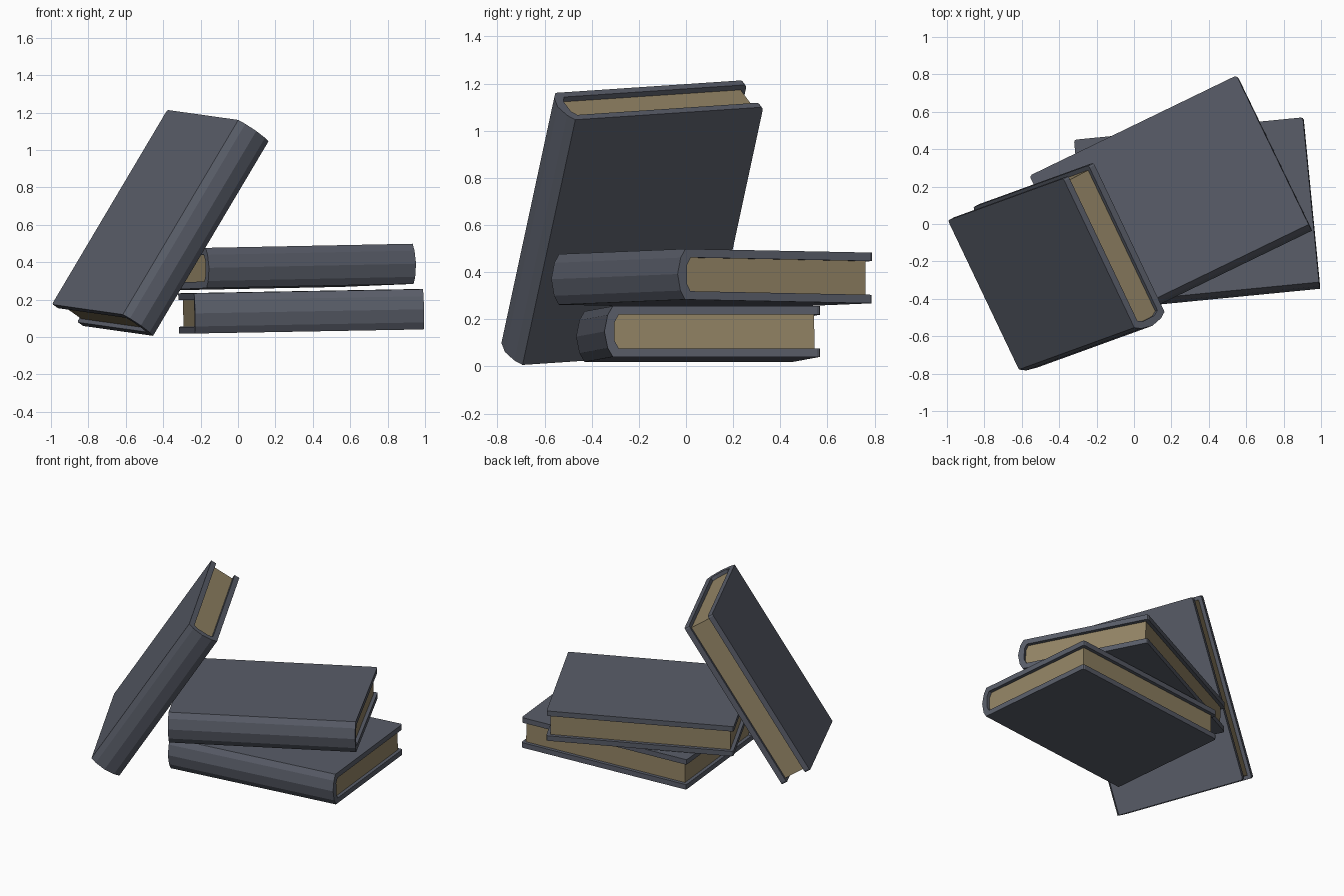
import bpy
import bmesh
from mathutils import Matrix, Vector

if "Cube" in bpy.data.objects:
    bpy.data.objects.remove(bpy.data.objects["Cube"])


def make_material(name, rgb):
    mat = bpy.data.materials.new(name)
    mat.use_nodes = True
    mat.diffuse_color = (*rgb, 1)
    mat.node_tree.nodes["Principled BSDF"].inputs["Base Color"].default_value = (*rgb, 1)
    return mat


cover_mat = make_material("slate_cover", (0.10, 0.11, 0.14))
page_mat = make_material("aged_paper", (0.29, 0.23, 0.13))

# Shared book size: length along the spine, cover width, half thickness, board
LENGTH, WIDTH, HALF, BOARD, INSET = 1.23, 0.885, 0.1075, 0.036, 0.024
INNER = HALF - BOARD


def extrude_profile(name, profile, length, mat, frame):
    """Extrude a (y, z) outline along x, centred, and place it with frame."""
    bm = bmesh.new()
    face = bm.faces.new([bm.verts.new((-length / 2, y, z)) for y, z in profile])
    moved = bmesh.ops.extrude_face_region(bm, geom=[face])["geom"]
    verts = [v for v in moved if isinstance(v, bmesh.types.BMVert)]
    bmesh.ops.translate(bm, verts=verts, vec=(length, 0, 0))
    bmesh.ops.recalc_face_normals(bm, faces=bm.faces[:])
    # Soften the free corners of the two boards
    corners = [e for e in bm.edges if mat is cover_mat
               and all(abs(v.co.y - WIDTH / 2) < 0.001 for v in e.verts)
               and abs(e.verts[0].co.x - e.verts[1].co.x) < 0.001]
    if corners:
        bmesh.ops.bevel(bm, geom=corners, offset=0.014, segments=2,
                        profile=0.5, affect='EDGES')
    mesh = bpy.data.meshes.new(name)
    bm.to_mesh(mesh)
    bm.free()
    mesh.materials.append(mat)
    obj = bpy.data.objects.new(name, mesh)
    obj.matrix_world = frame
    bpy.context.collection.objects.link(obj)


def make_book(name, centre, spine_dir, width_dir):
    x = Vector(spine_dir).normalized()
    z = x.cross(Vector(width_dir)).normalized()
    y = z.cross(x)
    frame = Matrix.Translation(centre) @ Matrix((x, y, z)).transposed().to_4x4()
    back, fore = -WIDTH / 2, WIDTH / 2

    # Case: two boards joined by a faceted, rounded spine
    outer = [(fore, HALF), (back, HALF), (back - 0.022, 0.07), (back - 0.036, 0)]
    inner = [(fore, INNER), (back + 0.025, INNER), (back + 0.008, 0.04)]
    outer += [(py, -pz) for py, pz in reversed(outer[:-1])]
    inner = [(py, -pz) for py, pz in inner] + inner[::-1]
    extrude_profile(name + "_cover", outer + inner, LENGTH, cover_mat, frame)

    # Page block, set back from the board edges
    pages = [(back + 0.025, INNER), (back + 0.008, 0.04)]
    pages += [(py, -pz) for py, pz in reversed(pages)]
    pages += [(fore - INSET, -INNER), (fore - INSET, INNER)]
    extrude_profile(name + "_pages", pages, LENGTH - 2 * INSET, page_mat, frame)


make_book("bottom_book", (0.336, 0.07, 0.137), (1.225, 0.12, 0.022), (-0.098, 0.995, 0))
make_book("middle_book", (0.19, 0.127, 0.372), (0.90, 0.436, 0.018), (-0.436, 0.90, -0.018))
make_book("leaning_book", (-0.416, -0.225, 0.61), (0.62, 0.225, 1.045), (-0.378, 0.803, 0.06))
